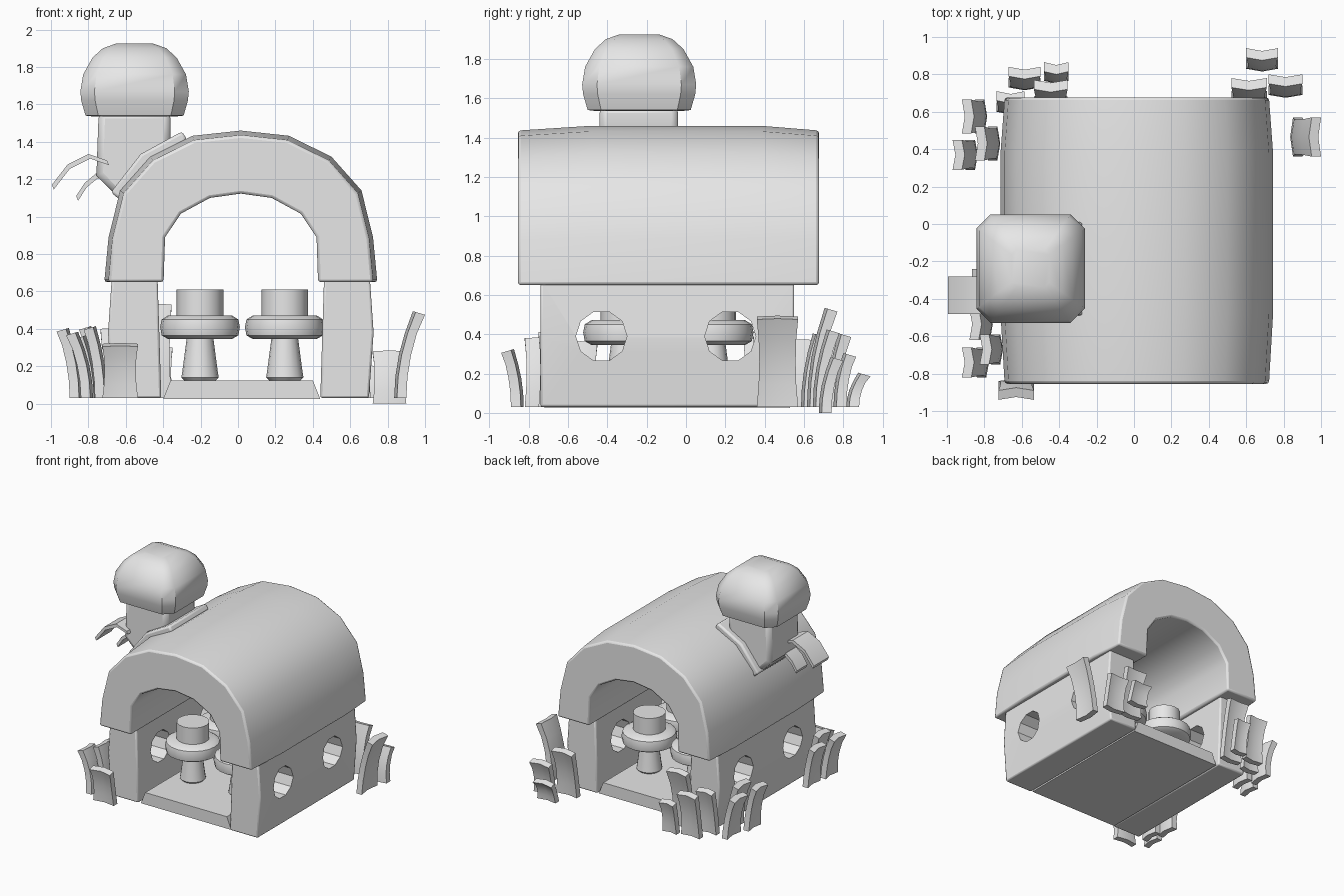
import bpy, bmesh, math
from mathutils import Vector

if "Cube" in bpy.data.objects:
    bpy.data.objects.remove(bpy.data.objects["Cube"])

CX = 0.015  # middle of the arch

stone = bpy.data.materials.new("plain_grey")
stone.diffuse_color = (0.8, 0.8, 0.8, 1)
stone.use_nodes = True
stone.node_tree.nodes["Principled BSDF"].inputs["Base Color"].default_value = stone.diffuse_color


def make(name, rings, bevel=0.0):
    """Loft closed rings of points into a capped solid."""
    bm = bmesh.new()
    loops = [[bm.verts.new(p) for p in ring] for ring in rings]
    n = len(loops[0])
    for a, b in zip(loops, loops[1:]):
        for i in range(n):
            j = (i + 1) % n
            bm.faces.new((a[i], a[j], b[j], b[i]))
    bm.faces.new(loops[0][::-1])
    bm.faces.new(loops[-1])
    bmesh.ops.recalc_face_normals(bm, faces=bm.faces)
    me = bpy.data.meshes.new(name)
    bm.to_mesh(me)
    bm.free()
    me.materials.append(stone)
    ob = bpy.data.objects.new(name, me)
    bpy.context.collection.objects.link(ob)
    if bevel:
        mod = ob.modifiers.new("bevel", 'BEVEL')
        mod.width, mod.segments = bevel, 2
        mod.limit_method, mod.angle_limit = 'ANGLE', math.radians(50)
    return ob


def prism(name, profile, y0, y1, bevel=0.0):
    return make(name, [[(x, y, z) for x, z in profile] for y in (y0, y1)], bevel)


def lathe(name, x, y, profile, sides=16):
    return make(name, [[(x + r * math.cos(math.tau * i / sides),
                         y + r * math.sin(math.tau * i / sides), z)
                        for i in range(sides)] for r, z in profile])


# Arched roof, slightly narrower at both ends
outer = [(0.73, 0.65), (0.707, 0.89), (0.645, 1.14), (0.485, 1.32), (0.258, 1.432)]
inner = [(0.413, 0.65), (0.405, 0.89), (0.32, 1.016), (0.165, 1.10)]
outer = [(-x, z) for x, z in outer] + [(0, 1.46)] + outer[::-1]
inner = inner + [(0, 1.123)] + [(-x, z) for x, z in inner[::-1]]
sections = []
for y, s in ((-0.855, 0.97), (-0.48, 1.0), (0.38, 1.0), (0.677, 0.97)):
    ring = [(CX + x * s, y, 0.65 + (z - 0.65) * s) for x, z in outer]
    sections.append(ring + [(CX + x, y, z) for x, z in inner])
make("arched_roof", sections, 0.015)

# Window cutters through both walls
cutters = []
for y in (-0.43, 0.225):
    ring = [(y + 0.13 * math.cos(math.tau * i / 10), 0.39 + 0.13 * math.sin(math.tau * i / 10))
            for i in range(10)]
    c = make("window_cutter", [[(x, a, b) for a, b in ring] for x in (-1.2, 1.2)])
    c.hide_render = True
    c.hide_set(True)
    cutters.append(c)

# Side walls with two round windows each
wall = [(0.425, 0.03), (0.685, 0.03), (0.71, 0.38), (0.69, 0.67), (0.445, 0.67), (0.435, 0.35)]
for side, label in ((-1, "left_wall"), (1, "right_wall")):
    ob = prism(label, [(CX + side * x, z) for x, z in wall], -0.74, 0.55, 0.012)
    for c in cutters:
        mod = ob.modifiers.new("window", 'BOOLEAN')
        mod.operation, mod.object, mod.solver = 'DIFFERENCE', c, 'EXACT'

# Floor slab
prism("floor", [(-0.40, 0.025), (0.44, 0.025), (0.40, 0.125), (-0.36, 0.125)], -0.72, 0.53)

# Four pedestals: stem, wide disc and drum
for x in (-0.203, 0.25):
    for y in (-0.31, 0.13):
        lathe("pedestal_stem", x, y, [(0.08, 0.12), (0.10, 0.14), (0.095, 0.17), (0.07, 0.36)])
        lathe("pedestal_disc", x, y, [(0.17, 0.345), (0.205, 0.365), (0.213, 0.41),
                                      (0.205, 0.45), (0.17, 0.472)], 20)
        lathe("pedestal_drum", x, y, [(0.125, 0.46), (0.125, 0.61)])

# Chimney post and the collar that follows the roof
prism("chimney_post", [(-0.745, 1.56), (-0.757, 1.22), (-0.65, 1.11), (-0.42, 1.28),
                       (-0.36, 1.40), (-0.36, 1.56)], -0.44, -0.04, 0.035)
prism("chimney_collar", [(-0.68, 1.13), (-0.52, 1.335), (-0.30, 1.455), (-0.27, 1.41),
                         (-0.46, 1.29), (-0.62, 1.08)], -0.49, 0.01, 0.015)

# Domed chimney cap on a chamfered square
cap = []
for h, z in ((0.22, 1.535), (0.262, 1.54), (0.285, 1.62), (0.29, 1.67), (0.275, 1.76),
             (0.225, 1.85), (0.17, 1.90), (0.10, 1.925)):
    k = h * 0.74
    cap.append([(-0.553 + a, -0.238 + b, z) for a, b in
                ((h, -k), (h, k), (k, h), (-k, h), (-h, k), (-h, -k), (-k, -h), (k, -h))])
make("chimney_cap", cap)


def blade(name, base, out, width, depth, height, thick=0.05, z0=0.03):
    """Upright tile, dished across its width, that curls outwards to the top."""
    out = Vector((out[0], out[1], 0))
    side = Vector((-out.y, out.x, 0))
    lean = depth - thick
    rings = []
    for t in (0, 0.25, 0.5, 0.75, 1):
        half = width / 2 * (0.88 + 0.12 * (2 * t - 1) ** 2)
        ring = []
        for u, d in ((-1, 0), (0, -0.015), (1, 0), (1, thick), (0, thick - 0.015), (-1, thick)):
            p = Vector((base[0], base[1], 0)) + side * half * u + out * (lean * t * t + d)
            p.z = z0 + (height - z0) * t - (0.3 * d if t == 1 else 0)
            ring.append(p)
        rings.append(ring)
    make(name, rings)


# Grass blades: inner base point, facing, width, depth, height
BACK, FRONT, LEFT, RIGHT = (0, 1), (0, -1), (-1, 0), (1, 0)
for base, out, w, d, h in (
        ((-0.585, 0.73), BACK, 0.17, 0.11, 0.40), ((-0.415, 0.765), BACK, 0.13, 0.10, 0.30),
        ((-0.445, 0.63), BACK, 0.18, 0.14, 0.53), ((-0.66, 0.60), BACK, 0.15, 0.11, 0.40),
        ((-0.80, 0.575), LEFT, 0.18, 0.12, 0.37), ((-0.73, 0.43), LEFT, 0.18, 0.12, 0.41),
        ((-0.85, 0.37), LEFT, 0.16, 0.12, 0.40), ((0.685, 0.83), BACK, 0.17, 0.11, 0.20),
        ((0.615, 0.66), BACK, 0.19, 0.12, 0.42), ((0.85, 0.465), RIGHT, 0.21, 0.15, 0.49),
        ((-0.63, -0.84), FRONT, 0.19, 0.10, 0.32), ((-0.79, -0.74), LEFT, 0.16, 0.13, 0.38),
        ((-0.715, -0.67), LEFT, 0.16, 0.11, 0.41), ((-0.77, -0.535), LEFT, 0.17, 0.11, 0.36)):
    blade("grass_blade", base, out, w, d, h)
blade("low_grass_blade", (0.81, 0.69), BACK, 0.18, 0.11, 0.28, z0=0.0)

# Two thin leaves drooping from the chimney post
for name, pts, y0, y1 in (
        ("upper_leaf", ((-0.70, 1.30), (-0.80, 1.335), (-0.91, 1.28), (-0.995, 1.17)), -0.48, -0.28),
        ("lower_leaf", ((-0.70, 1.22), (-0.76, 1.23), (-0.82, 1.18), (-0.865, 1.11)), -0.38, -0.24)):
    under = [(x + 0.01, z - 0.025) for x, z in pts[::-1]]
    prism(name, list(pts) + under, y0, y1)

# Smooth shading with sharp edges kept
for ob in bpy.context.scene.objects:
    if not ob.hide_render:
        ob.select_set(True)
        bpy.context.view_layer.objects.active = ob
bpy.ops.object.shade_smooth_by_angle(angle=math.radians(40))
